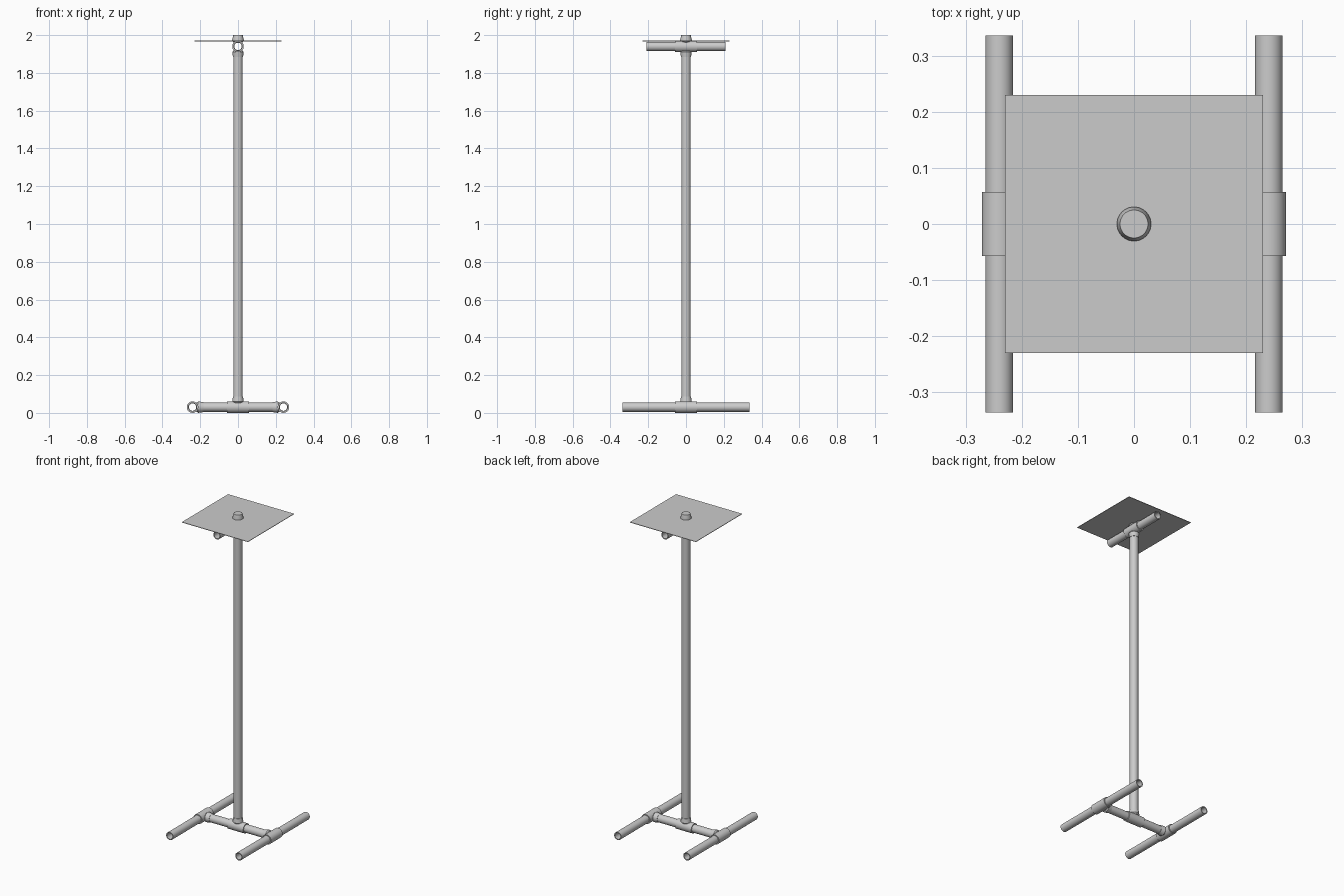
import bpy
import bmesh
import math
from mathutils import Vector

cube = bpy.data.objects.get("Cube")
if cube:
    bpy.data.objects.remove(cube, do_unlink=True)

# Single grey used throughout
grey = bpy.data.materials.new("pipe grey")
grey.use_nodes = True
colour = (0.6, 0.6, 0.6, 1)
grey.diffuse_color = colour
grey.node_tree.nodes["Principled BSDF"].inputs["Base Color"].default_value = colour

PIPE, BORE, COLLAR = 0.0245, 0.0195, 0.0305
REACH = 0.057          # half length of a fitting
BASE_Z, HEAD_Z = COLLAR, 1.94
SIDE_X = 0.2405
SEGMENTS = 40


def finish(name, bm):
    bmesh.ops.recalc_face_normals(bm, faces=bm.faces)
    mesh = bpy.data.meshes.new(name)
    bm.to_mesh(mesh)
    bm.free()
    mesh.materials.append(grey)
    obj = bpy.data.objects.new(name, mesh)
    bpy.context.collection.objects.link(obj)
    bpy.ops.object.select_all(action='DESELECT')
    obj.select_set(True)
    bpy.context.view_layer.objects.active = obj
    bpy.ops.object.shade_smooth_by_angle(angle=math.radians(30))
    return obj


def turned(name, origin, axis, profile, closed=True):
    """Revolve (radius, distance) points about an axis through origin."""
    bm = bmesh.new()
    turn = Vector(axis).to_track_quat('Z', 'Y')
    rings = []
    for r, d in profile:
        ring = []
        for i in range(SEGMENTS):
            a = math.tau * i / SEGMENTS
            p = Vector((r * math.cos(a), r * math.sin(a), d))
            ring.append(bm.verts.new(turn @ p + Vector(origin)))
        rings.append(ring)
    pairs = list(zip(rings, rings[1:]))
    if closed:
        pairs.append((rings[-1], rings[0]))
    else:
        bm.faces.new(rings[0])
        bm.faces.new(rings[-1])
    for a, b in pairs:
        for i in range(SEGMENTS):
            j = (i + 1) % SEGMENTS
            bm.faces.new((a[i], a[j], b[j], b[i]))
    return finish(name, bm)


def pipe(name, origin, axis, start, end, outer=PIPE, inner=BORE):
    return turned(name, origin, axis,
                  [(outer, start), (outer, end), (inner, end), (inner, start)])


def collar(name, origin, axis):
    return pipe(name, origin, axis, -REACH, REACH, COLLAR, PIPE - 0.001)


def branch(name, origin, axis):
    """Tapered side socket of a tee, starting outside the main bore."""
    return turned(name, origin, axis,
                  [(COLLAR - 0.008, BORE + 0.002), (COLLAR, 0.03),
                   (COLLAR - 0.001, 0.036), (0.0265, REACH),
                   (PIPE - 0.001, REACH), (PIPE - 0.001, BORE + 0.003)])


base, head = (0, 0, BASE_Z), (0, 0, HEAD_Z)
X, Y, Z = (1, 0, 0), (0, 1, 0), (0, 0, 1)

# Feet, their tees and the two halves of the base bar
for side, s in (("left", 1), ("right", -1)):
    foot = (s * SIDE_X, 0, BASE_Z)
    pipe(side + "_foot_pipe", foot, Y, -0.336, 0.336)
    collar(side + "_foot_tee", foot, Y)
    branch(side + "_foot_socket", foot, (-s, 0, 0))
    pipe(side + "_base_bar", base, (s, 0, 0), 0, SIDE_X - 0.022)

# Centre tee and upright
collar("base_tee", base, X)
branch("base_socket", base, Z)
pipe("upright", base, Z, 0.023, HEAD_Z - BASE_Z - 0.022)

# Head fitting with the short cross pipe
pipe("head_pipe", head, Y, -0.21, 0.21)
collar("head_tee", head, Y)
branch("head_socket", head, (0, 0, -1))
turned("head_cap", head, Z,
       [(COLLAR - 0.008, 0.022), (COLLAR, 0.03), (COLLAR, 0.036), (0.025, 0.06)],
       closed=False)

# Thin square top plate
bm = bmesh.new()
bmesh.ops.create_cube(bm, size=1)
bmesh.ops.scale(bm, vec=(0.46, 0.46, 0.003), verts=bm.verts)
bmesh.ops.translate(bm, vec=(0, 0, 1.969), verts=bm.verts)
finish("top_plate", bm)
